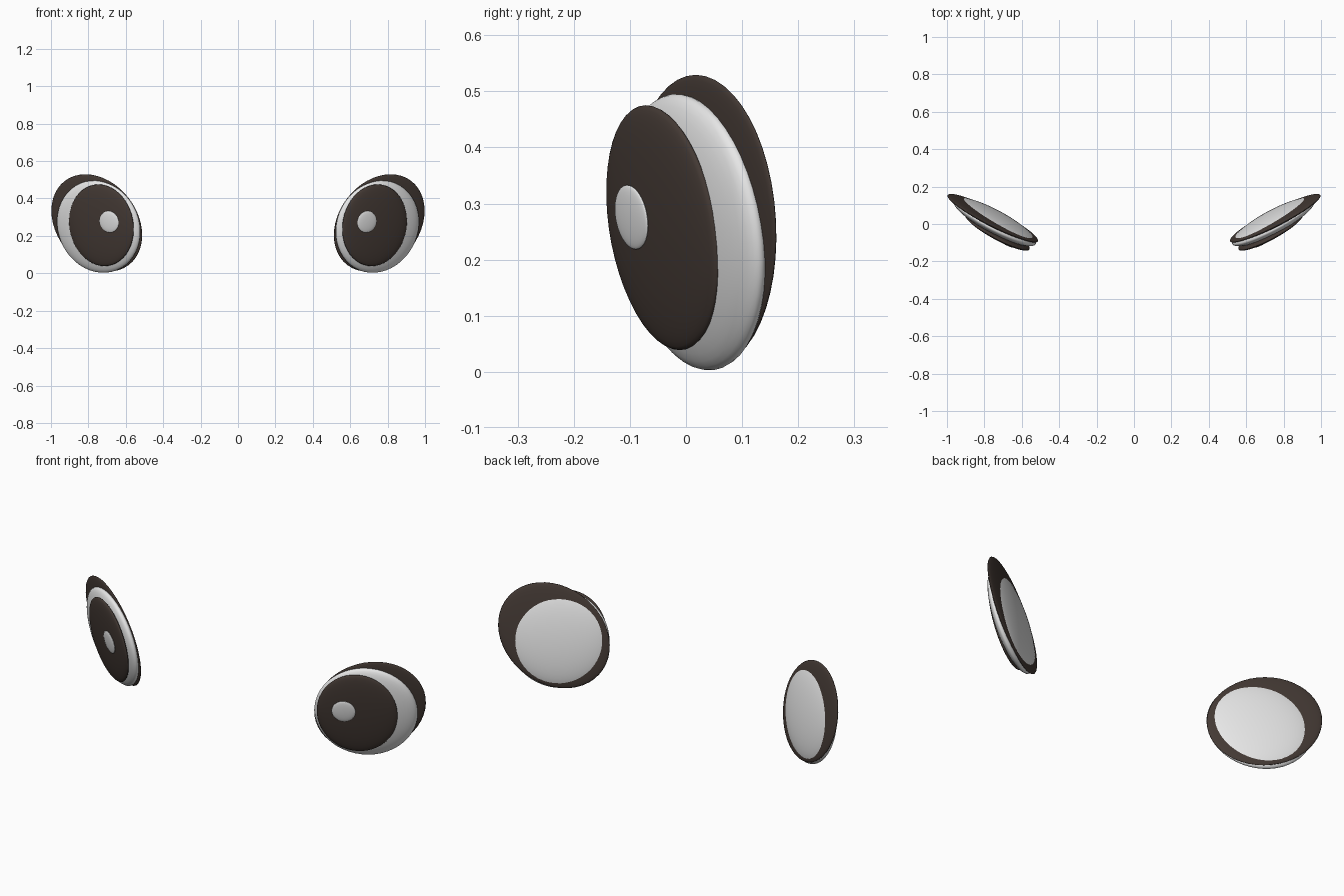
import bpy, bmesh, math
from mathutils import Matrix, Vector

if "Cube" in bpy.data.objects:
    bpy.data.objects.remove(bpy.data.objects["Cube"])

YAW, PITCH = math.radians(28.6), math.radians(9)
CENTRE = Vector((0.745, 0.012, 0.249))

# Eye frame: u runs outwards, v runs up, n points out of the front
u = Vector((math.cos(YAW), math.sin(YAW), 0))
h = Vector((math.sin(YAW), -math.cos(YAW), 0))
v = h * math.sin(PITCH) + Vector((0, 0, math.cos(PITCH)))
n = u.cross(v)
FRAME = Matrix.Translation(CENTRE) @ Matrix((u, v, n)).transposed().to_4x4()


def material(name, rgb):
    m = bpy.data.materials.new(name)
    m.diffuse_color = (*rgb, 1)
    m.use_nodes = True
    m.node_tree.nodes["Principled BSDF"].inputs["Base Color"].default_value = m.diffuse_color
    return m


WHITE = material("eye white", (0.8, 0.8, 0.8))
BROWN = material("dark brown", (0.058, 0.042, 0.035))


def lens(name, mat, offset, radii, roll=0, side=1):
    """Flattened ball placed in the eye frame; side -1 mirrors it."""
    bm = bmesh.new()
    bmesh.ops.create_uvsphere(bm, u_segments=48, v_segments=24, radius=1)
    place = (FRAME @ Matrix.Translation(offset)
             @ Matrix.Rotation(math.radians(roll), 4, 'Z')
             @ Matrix.Diagonal((*radii, 1)))
    bm.transform(Matrix.Diagonal((side, 1, 1, 1)) @ place)
    if side < 0:
        bmesh.ops.reverse_faces(bm, faces=bm.faces[:])
    for f in bm.faces:
        f.smooth = True
    me = bpy.data.meshes.new(name)
    bm.to_mesh(me)
    bm.free()
    me.materials.append(mat)
    bpy.context.collection.objects.link(bpy.data.objects.new(name, me))


for label, side in (("right", 1), ("left", -1)):
    # eyeball
    lens(label + "_eyeball", WHITE, (0, 0, 0), (0.254, 0.246, 0.05), 40, side)
    # eyelid rim showing above and outside the eyeball
    lens(label + "_eyelid", BROWN, (0.018, 0.018, -0.015), (0.29, 0.243, 0.02), 40, side)
    # iris
    lens(label + "_iris", BROWN, (-0.0385, 0.014, 0.038), (0.196, 0.221, 0.025), 0, side)
    # glint
    lens(label + "_glint", WHITE, (-0.1015, 0.037, 0.064), (0.058, 0.058, 0.008), 0, side)
